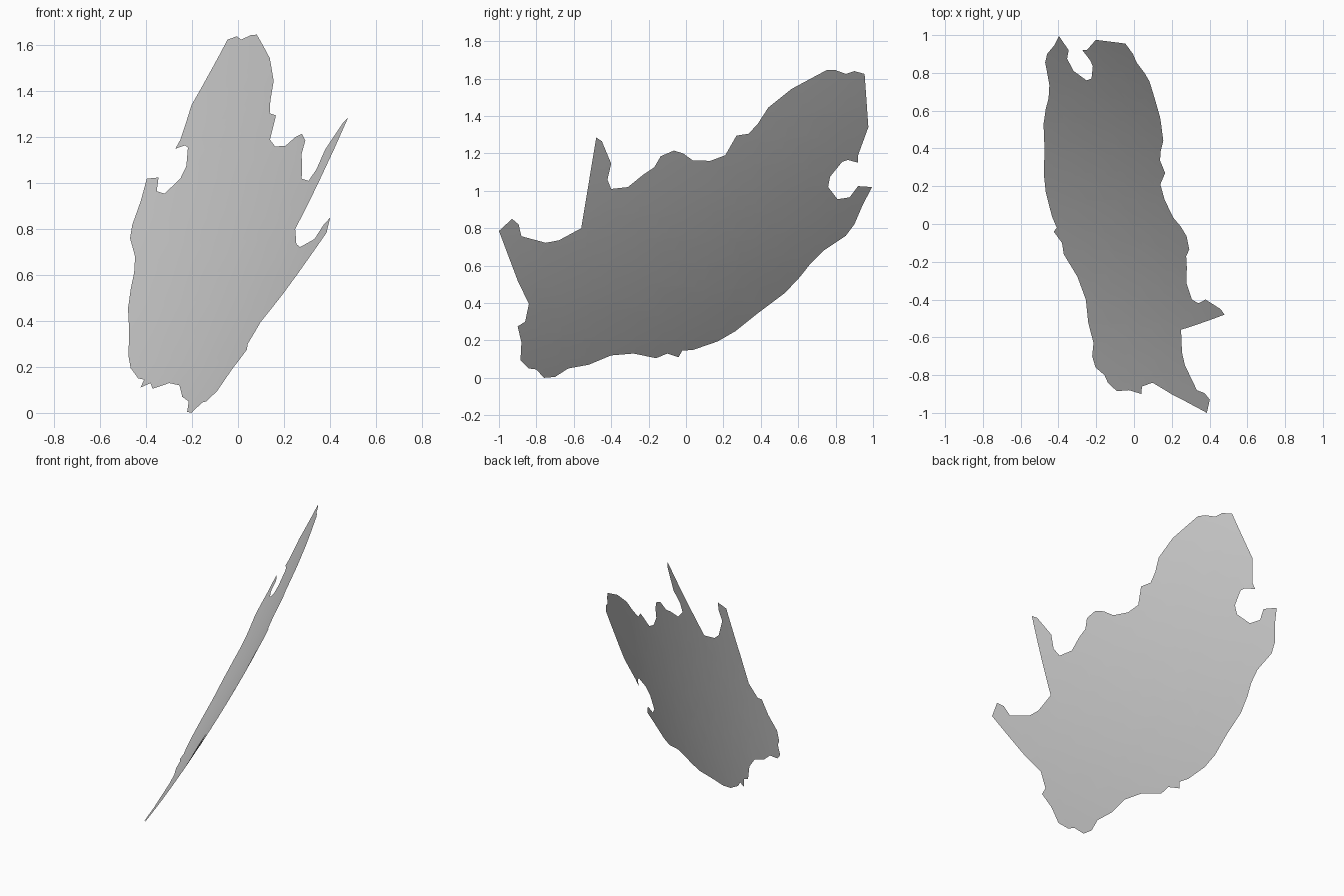
import bpy, bmesh
from math import sqrt

# Sphere that the curved sheet is a patch of
RADIUS = 8.47
CX, CY, CZ = -6.745, -3.11, 4.84

# Outline seen from the right side (y, z)
OUTLINE = [
    (-1, .785), (-.93, .85), (-.895, .82), (-.88, .757), (-.75, .722), (-.68, .735),
    (-.56, .80), (-.48, 1.285), (-.45, 1.265), (-.40, 1.145), (-.42, 1.06), (-.40, 1.01),
    (-.31, 1.02), (-.23, 1.085), (-.17, 1.125), (-.135, 1.185), (-.065, 1.215), (-.015, 1.2),
    (.035, 1.163), (.13, 1.16), (.21, 1.19), (.27, 1.295), (.335, 1.305), (.385, 1.36),
    (.44, 1.445), (.565, 1.545), (.755, 1.647), (.80, 1.645), (.855, 1.625), (.90, 1.64),
    (.955, 1.625), (.975, 1.34), (.92, 1.19), (.92, 1.15), (.865, 1.165), (.835, 1.155),
    (.77, 1.075), (.76, 1.02), (.81, .955), (.875, .965), (.92, 1.025), (.995, 1.02),
    (.945, .925), (.90, .82), (.855, .76), (.735, .68), (.665, .61), (.61, .54),
    (.53, .455), (.39, .35), (.265, .25), (.17, .195), (.04, .15), (-.02, .145),
    (-.04, .11), (-.10, .13), (-.16, .105), (-.28, .13), (-.40, .12), (-.52, .07),
    (-.63, .05), (-.70, .005), (-.76, 0), (-.80, .045), (-.84, .05), (-.885, .095),
    (-.88, .19), (-.90, .275), (-.86, .30), (-.84, .395), (-.90, .52),
]

# Flat silhouette, facing +x
bm = bmesh.new()
bm.faces.new([bm.verts.new((0, y, z)) for y, z in reversed(OUTLINE)])
bm.normal_update()
bmesh.ops.triangulate(bm, faces=bm.faces[:])


def slice_along(normal, start, stop, step):
    """Cut the sheet into strips so it can bend."""
    for i in range(int((stop - start) / step) + 1):
        co = [n * (start + i * step) for n in normal]
        bmesh.ops.bisect_plane(bm, geom=bm.verts[:] + bm.edges[:] + bm.faces[:],
                               dist=1e-5, plane_co=co, plane_no=normal)


slice_along((0, 1, 0), -0.933, 0.95, 0.133)
slice_along((0, 0, 1), 0.083, 1.6, 0.133)

# Bend the sheet onto the sphere
for v in bm.verts:
    v.co.x = CX + sqrt(RADIUS ** 2 - (v.co.y - CY) ** 2 - (v.co.z - CZ) ** 2)
bmesh.ops.triangulate(bm, faces=bm.faces[:])
bm.normal_update()
if sum(f.normal.x for f in bm.faces) < 0:
    bmesh.ops.reverse_faces(bm, faces=bm.faces[:])
for f in bm.faces:
    f.smooth = True

mesh = bpy.data.meshes.new("curved_land_sheet")
bm.to_mesh(mesh)
bm.free()
bpy.context.collection.objects.link(bpy.data.objects.new("curved_land_sheet", mesh))
